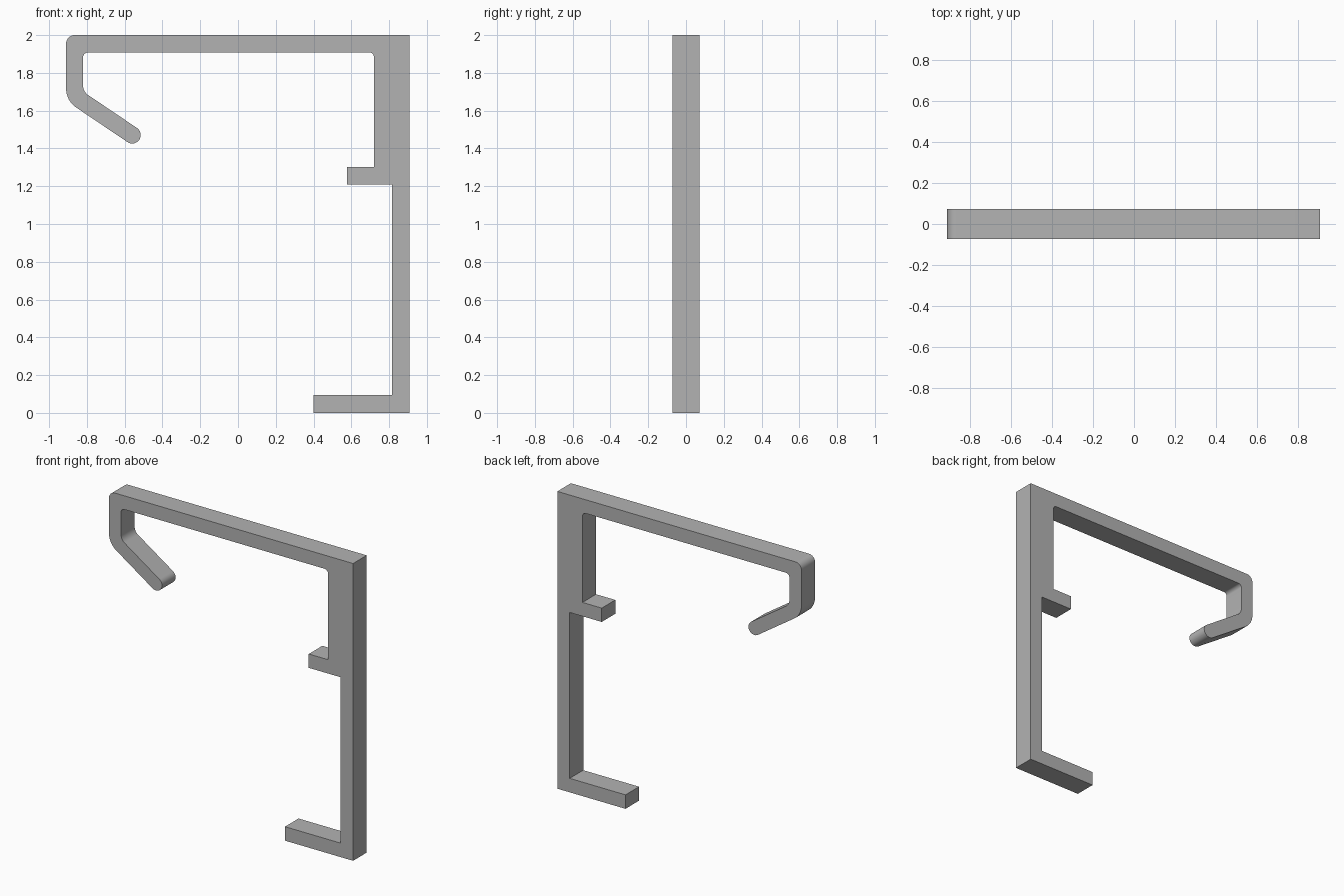
import bpy
import bmesh
from math import sin, cos, tan, radians, acos
from mathutils import Vector

cube = bpy.data.objects.get("Cube")
if cube:
    bpy.data.objects.remove(cube, do_unlink=True)

WALL = 0.09        # strip thickness
HALF_DEPTH = 0.072
ANGLE = radians(34)  # downward slope of the hook lip


def fillet(corners):
    """Round each (point, radius) corner of a closed outline."""
    outline = []
    for i, (p, r) in enumerate(corners):
        if r == 0:
            outline.append(p)
            continue
        a = (corners[i - 1][0] - p).normalized()
        b = (corners[(i + 1) % len(corners)][0] - p).normalized()
        inside = acos(a.dot(b))
        centre = p + (a + b).normalized() * (r / sin(inside / 2))
        reach = r / tan(inside / 2)
        start, end = p + a * reach - centre, p + b * reach - centre
        sweep = start.angle_signed(end)
        for k in range(9):
            t = -sweep * k / 8
            outline.append(centre + Vector((start.x * cos(t) - start.y * sin(t),
                                            start.x * sin(t) + start.y * cos(t))))
    return outline


# Sloping lip: rounded tip and the two corners where it meets the short leg
tip = Vector((-0.56, 1.471))
along = Vector((cos(ANGLE), -sin(ANGLE)))
side = Vector((sin(ANGLE), cos(ANGLE))) * WALL / 2
end = tip + along * WALL / 2
left_out, left_in = -0.91, -0.91 + WALL


def lip_at(x, offset):
    base = tip + offset
    return Vector((x, base.y - (x - base.x) * tan(ANGLE)))


V = Vector
corners = [
    # back spine and top bar
    (V((0.907, 0)), 0), (V((0.907, 2)), 0), (V((left_out, 2)), 0.045),
    # hook
    (lip_at(left_out, -side), 0.12),
    (end - side, WALL * 0.499), (end + side, WALL * 0.499),
    (lip_at(left_in, side), 0.06),
    (V((left_in, 1.908)), 0.025), (V((0.72, 1.908)), 0.025),
    # middle ledge
    (V((0.72, 1.303)), 0), (V((0.577, 1.303)), 0),
    (V((0.577, 1.21)), 0), (V((0.815, 1.21)), 0),
    # bottom foot
    (V((0.815, 0.094)), 0), (V((0.4, 0.094)), 0), (V((0.4, 0)), 0),
]

# Extrude the outline through the depth
bm = bmesh.new()
face = bm.faces.new([bm.verts.new((p.x, -HALF_DEPTH, p.y)) for p in fillet(corners)])
extruded = bmesh.ops.extrude_face_region(bm, geom=[face], use_keep_orig=True)
moved = [g for g in extruded["geom"] if isinstance(g, bmesh.types.BMVert)]
bmesh.ops.translate(bm, verts=moved, vec=(0, 2 * HALF_DEPTH, 0))
bmesh.ops.recalc_face_normals(bm, faces=bm.faces)
mesh = bpy.data.meshes.new("hook_bracket")
bm.to_mesh(mesh)
bm.free()
bracket = bpy.data.objects.new("hook_bracket", mesh)
bpy.context.collection.objects.link(bracket)

# Plain grey
grey = bpy.data.materials.new("plain grey")
grey.use_nodes = True
grey.diffuse_color = (0.45, 0.45, 0.45, 1)
grey.node_tree.nodes["Principled BSDF"].inputs["Base Color"].default_value = (0.45, 0.45, 0.45, 1)
mesh.materials.append(grey)

# Smooth the rounded corners, keep the edges crisp
bpy.ops.object.select_all(action="DESELECT")
bracket.select_set(True)
bpy.context.view_layer.objects.active = bracket
bpy.ops.object.shade_smooth_by_angle(angle=radians(30))
